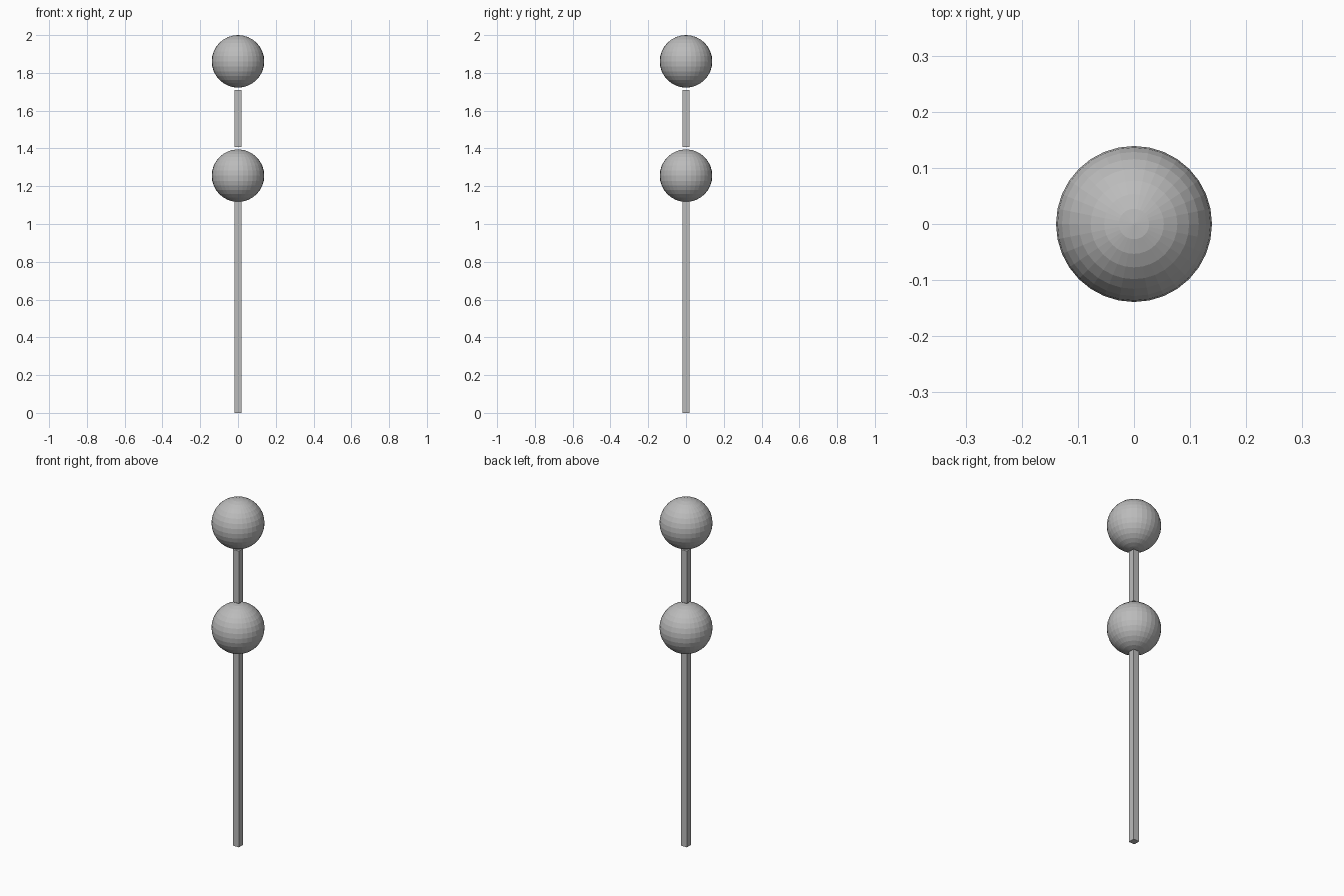
import bpy

if "Cube" in bpy.data.objects:
    bpy.data.objects.remove(bpy.data.objects["Cube"])

grey = bpy.data.materials.new("plain grey")
grey.diffuse_color = (0.5, 0.5, 0.5, 1)
grey.use_nodes = True
grey.node_tree.nodes["Principled BSDF"].inputs["Base Color"].default_value = grey.diffuse_color


def finish(name):
    ob = bpy.context.object
    ob.name = name
    ob.data.materials.append(grey)


def rod(name, z0, z1, width=0.038):
    bpy.ops.mesh.primitive_cube_add(size=1, location=(0, 0, (z0 + z1) / 2))
    bpy.context.object.scale = (width, width, z1 - z0)
    bpy.ops.object.transform_apply(location=False, rotation=False, scale=True)
    finish(name)


def ball(name, z, radius=0.139):
    bpy.ops.mesh.primitive_uv_sphere_add(segments=32, ring_count=16,
                                         radius=radius, location=(0, 0, z))
    finish(name)


# Square rods, the short one floating between the two balls
rod("lower_rod", 0.0, 1.122)
rod("upper_rod", 1.407, 1.71)

# Faceted balls
ball("lower_ball", 1.256)
ball("upper_ball", 1.861)
